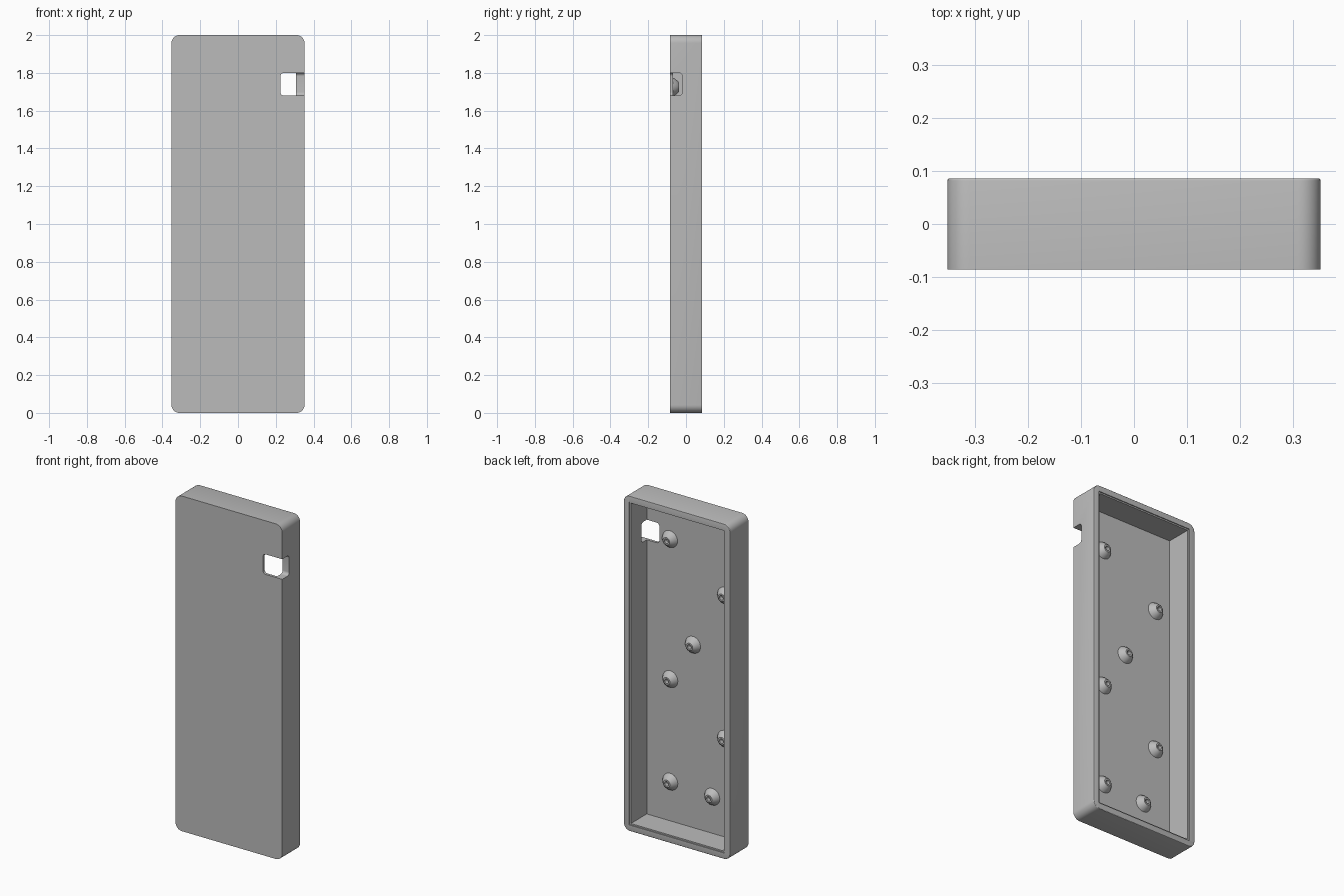
import bpy, bmesh, math
from mathutils import Matrix

if "Cube" in bpy.data.objects:
    bpy.data.objects.remove(bpy.data.objects["Cube"], do_unlink=True)

HALF_W, FRONT, BACK, HEIGHT = 0.352, -0.086, 0.086, 2.0
WALL, FLOOR = 0.044, -0.07

grey = bpy.data.materials.new("plain_grey")
grey.use_nodes = True
colour = (0.5, 0.5, 0.5, 1)
grey.diffuse_color = colour
grey.node_tree.nodes["Principled BSDF"].inputs["Base Color"].default_value = colour


def finish(bm, name):
    bmesh.ops.recalc_face_normals(bm, faces=bm.faces)
    mesh = bpy.data.meshes.new(name)
    bm.to_mesh(mesh)
    bm.free()
    mesh.materials.append(grey)
    obj = bpy.data.objects.new(name, mesh)
    bpy.context.collection.objects.link(obj)
    return obj


def box(name, x, y, z, radius=0, rounding="depth", chamfer=0):
    """Box between ranges; rounds the depth edges or all, chamfers the back."""
    bm = bmesh.new()
    bmesh.ops.create_cube(bm, size=1)
    for v in bm.verts:
        for axis, (low, high) in enumerate((x, y, z)):
            v.co[axis] = low if v.co[axis] < 0 else high
    if radius:
        edges = [e for e in bm.edges if rounding == "all"
                 or abs(e.verts[0].co.y - e.verts[1].co.y) > 0.001]
        bmesh.ops.bevel(bm, geom=edges, offset=radius, segments=8,
                        profile=0.5, affect="EDGES")
    if chamfer:
        edges = [e for e in bm.edges if all(v.co.y > y[1] - 0.0001 for v in e.verts)]
        bmesh.ops.bevel(bm, geom=edges, offset=chamfer, segments=3,
                        profile=0.5, affect="EDGES")
    return finish(bm, name)


def smooth(obj):
    bpy.ops.object.select_all(action="DESELECT")
    obj.select_set(True)
    bpy.context.view_layer.objects.active = obj
    bpy.ops.object.shade_smooth_by_angle(angle=math.radians(30))


def cut(obj, cutter):
    cutter.hide_render = True
    bpy.context.view_layer.objects.active = obj
    mod = obj.modifiers.new("cut", "BOOLEAN")
    mod.operation = "DIFFERENCE"
    mod.solver = "EXACT"
    mod.object = cutter
    bpy.ops.object.modifier_apply(modifier=mod.name)
    bpy.data.objects.remove(cutter, do_unlink=True)


def opening(name, inset, start):
    return box(name, (inset - HALF_W, HALF_W - inset), (start, BACK + 0.1),
               (inset, HEIGHT - inset))


# Shallow open-backed tray with a fine lip around the rim
tray = box("tray", (-HALF_W, HALF_W), (FRONT, BACK), (0, HEIGHT),
           radius=0.042, chamfer=0.004)
cut(tray, opening("cavity_cutter", WALL, FLOOR))
cut(tray, opening("lip_cutter", WALL - 0.008, BACK - 0.006))

# Rounded window through the front and side wall
cut(tray, box("window_cutter", (0.225, 0.5), (-0.3, -0.02), (1.68, 1.80),
              radius=0.018, rounding="all"))
smooth(tray)

# Tapered hollow pegs: lathe profile of radius and height above the floor
PROFILE = [(0.052, -0.004), (0.05, 0), (0.042, 0.014), (0.032, 0.026),
           (0.022, 0.034), (0.013, 0.034), (0.013, 0.012)]


def peg(name, x, z):
    bm = bmesh.new()
    sides = 32
    rings = [[bm.verts.new((r * math.cos(math.tau * i / sides),
                            r * math.sin(math.tau * i / sides), h))
              for i in range(sides)] for r, h in PROFILE]
    for low, high in zip(rings, rings[1:]):
        for i in range(sides):
            j = (i + 1) % sides
            bm.faces.new((low[i], low[j], high[j], high[i]))
    bm.faces.new(rings[-1])
    bm.faces.new(rings[0][::-1])
    bmesh.ops.transform(bm, verts=bm.verts, matrix=Matrix.Translation((x, FLOOR, z))
                        @ Matrix.Rotation(-math.pi / 2, 4, "X"))
    smooth(finish(bm, name))


PEGS = [(0.155, 1.725), (-0.209, 1.485), (0.003, 1.135), (0.153, 0.89),
        (-0.209, 0.63), (0.153, 0.278), (-0.124, 0.262)]
for number, (x, z) in enumerate(PEGS, 1):
    peg(f"peg_{number}", x, z)
